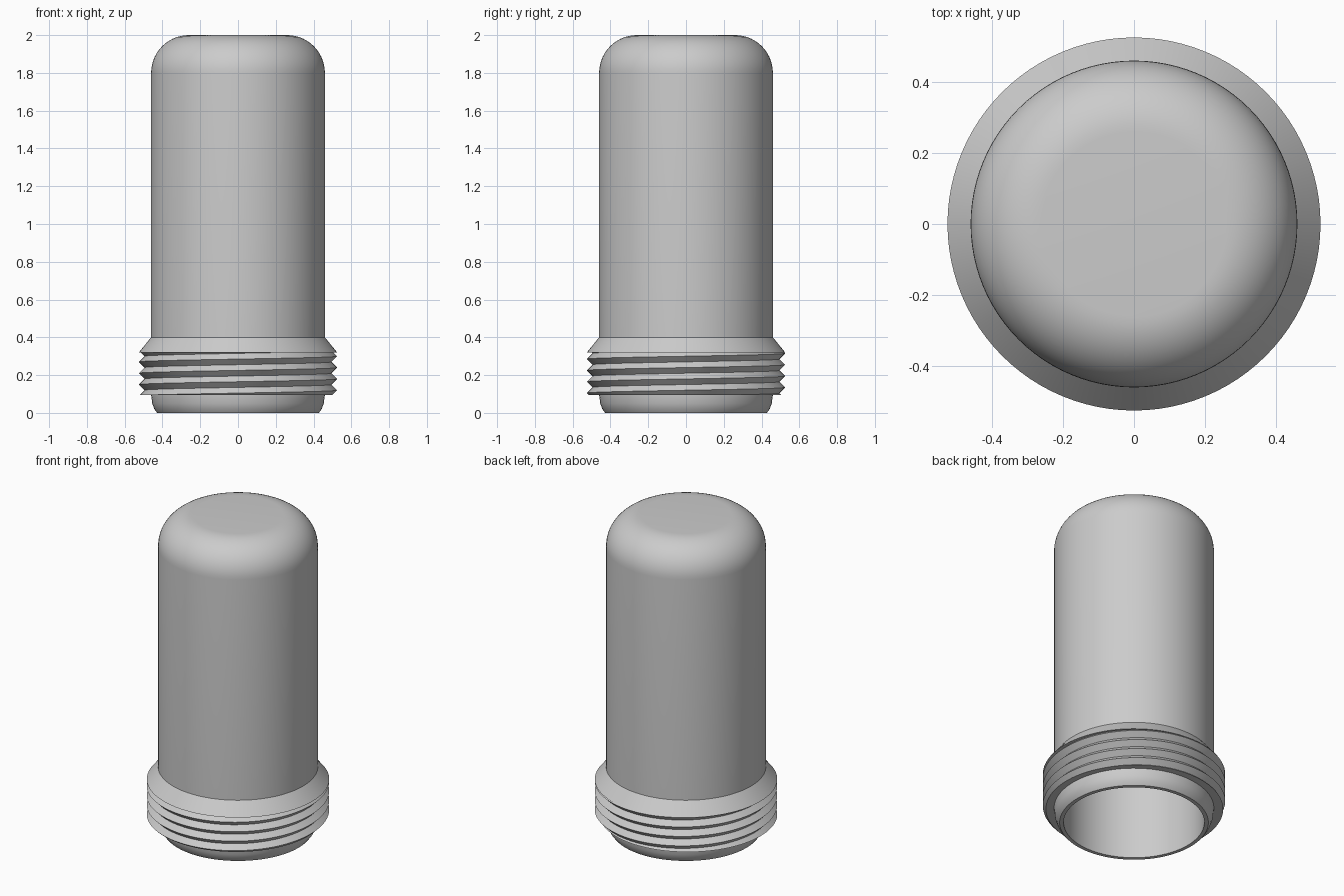
import bpy
import bmesh
from math import cos, sin, pi

cube = bpy.data.objects.get("Cube")
if cube:
    bpy.data.objects.remove(cube, do_unlink=True)

SEG = 96
PITCH = 0.06
Z_LOW, Z_HIGH = 0.095, 0.32
ROOT, CREST = 0.495, 0.525

grey = bpy.data.materials.new("light grey")
grey.use_nodes = True
colour = (0.6, 0.6, 0.6, 1)
grey.diffuse_color = colour
grey.node_tree.nodes["Principled BSDF"].inputs["Base Color"].default_value = colour


def arc(cx, cz, r, start, end, steps):
    """Points on an arc, angles in degrees."""
    angles = [(start + (end - start) * i / steps) * pi / 180 for i in range(steps + 1)]
    return [(cx + r * cos(a), cz + r * sin(a)) for a in angles]


def build(name, rows, cap_ends=False):
    """Join rows of (radius, height) functions of angle into a round skin."""
    bm = bmesh.new()
    rings = []
    for row in rows:
        ring = []
        for i in range(SEG):
            a = 2 * pi * i / SEG
            r, z = row(a)
            ring.append(bm.verts.new((r * cos(a), r * sin(a), z)))
        rings.append(ring)
    for low, high in zip(rings, rings[1:]):
        for i in range(SEG):
            j = (i + 1) % SEG
            bm.faces.new((low[i], low[j], high[j], high[i]))
    if cap_ends:
        bm.faces.new(rings[0])
        bm.faces.new(rings[-1])
    bmesh.ops.remove_doubles(bm, verts=bm.verts, dist=0.00005)
    bmesh.ops.recalc_face_normals(bm, faces=bm.faces)
    mesh = bpy.data.meshes.new(name)
    bm.to_mesh(mesh)
    bm.free()
    mesh.materials.append(grey)
    obj = bpy.data.objects.new(name, mesh)
    bpy.context.collection.objects.link(obj)
    bpy.ops.object.select_all(action='DESELECT')
    obj.select_set(True)
    bpy.context.view_layer.objects.active = obj
    bpy.ops.object.shade_smooth_by_angle(angle=pi / 6)
    return obj


def fixed(r, z):
    return lambda a: (r, z)


# Hollow domed body: inner dome, inner wall, lip, curved foot, outer wall, dome
inner = arc(0.25, 1.80, 0.155, 90, 0, 10)
foot = [(0.405, 0.0), (0.428, 0.0), (0.443, 0.02), (0.454, 0.05), (0.46, 0.095)]
shoulder_top = [(0.46, 0.40)]
outer = arc(0.26, 1.80, 0.20, 0, 90, 14)
profile = inner + foot + shoulder_top + outer
build("domed_body", [fixed(*p) for p in profile], cap_ends=True)


# Screw collar: clipped helical ridges below a sloping shoulder
def thread_radius(a, z):
    turn = (z - 0.30) / PITCH - a / (2 * pi)
    distance = abs(turn - round(turn)) * 2
    return CREST + (ROOT - CREST) * distance


def thread_row(k):
    def row(a):
        z = 0.30 + PITCH * (k / 2 + a / (2 * pi))
        z = min(max(z, Z_LOW), Z_HIGH)
        return thread_radius(a, z), z
    return row


def thread_end(z):
    return lambda a: (thread_radius(a, z), z)


# The seam joins each row to the one half a turn of profile higher,
# so the helical skin is built on its own strip of columns.
def build_collar():
    bm = bmesh.new()
    rows = [fixed(0.455, Z_LOW), thread_end(Z_LOW)]
    rows += [thread_row(k) for k in range(-10, 4)]
    rows += [thread_end(Z_HIGH), fixed(CREST, Z_HIGH), fixed(0.46, 0.40)]
    columns = []
    for i in range(SEG + 1):
        a = 2 * pi * i / SEG
        column = []
        for row in rows:
            r, z = row(a)
            column.append(bm.verts.new((r * cos(a), r * sin(a), z)))
        columns.append(column)
    for left, right in zip(columns, columns[1:]):
        for k in range(len(rows) - 1):
            bm.faces.new((left[k], right[k], right[k + 1], left[k + 1]))
    bmesh.ops.remove_doubles(bm, verts=bm.verts, dist=0.00005)
    bmesh.ops.dissolve_degenerate(bm, edges=bm.edges, dist=0.00005)
    mesh = bpy.data.meshes.new("screw_collar")
    bm.to_mesh(mesh)
    bm.free()
    mesh.materials.append(grey)
    obj = bpy.data.objects.new("screw_collar", mesh)
    bpy.context.collection.objects.link(obj)
    bpy.ops.object.select_all(action='DESELECT')
    obj.select_set(True)
    bpy.context.view_layer.objects.active = obj
    bpy.ops.object.shade_smooth_by_angle(angle=pi / 6)


build_collar()
